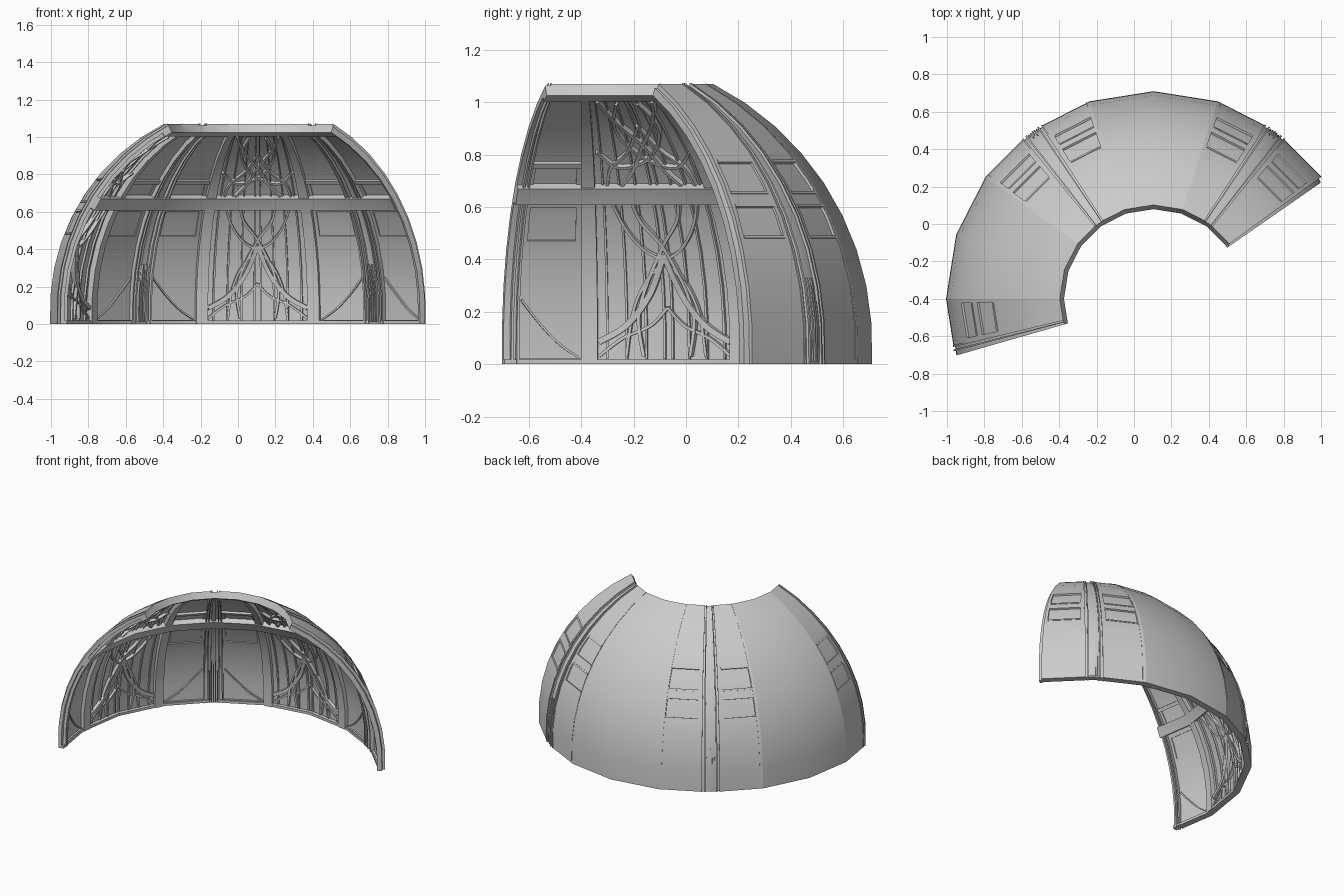
import bpy, bmesh, math

if "Cube" in bpy.data.objects:
    bpy.data.objects.remove(bpy.data.objects["Cube"])

# Dome measurements: centre, sphere radius, sphere centre height, facet angle
CX, CY, R, Z0, STEP = 0.105, -0.40, 1.11, 0.08, 18
TOP = 1.07
PHI = math.asin((TOP - Z0) / R)
LEVELS = [0.0] + [Z0 + R * math.sin(math.radians(4) + (PHI - math.radians(4)) * i / 8) for i in range(9)]
LEVELS[-1] = TOP


def true_radius(z):
    return math.sqrt(R * R - max(z - Z0, 0) ** 2)


def radius(z):
    for a, b in zip(LEVELS, LEVELS[1:]):
        if z <= b + 1e-6:
            t = (z - a) / (b - a)
            return true_radius(a) * (1 - t) + true_radius(b) * t
    return true_radius(TOP)


def surf(ang, z, d):
    """Point on the faceted dome at an angle and height, sunk inward by d."""
    up = max(z - Z0, 0) / R
    r = radius(z) - d * math.sqrt(1 - up * up)
    h = z - d * up
    k = math.floor(ang / STEP) * STEP
    a, b = math.radians(k), math.radians(k + STEP)
    t = math.tan(math.radians(ang - k - STEP / 2)) / math.tan(math.radians(STEP / 2)) / 2 + 0.5
    x = math.cos(a) * (1 - t) + math.cos(b) * t
    y = math.sin(a) * (1 - t) + math.sin(b) * t
    return (CX + r * x, CY + r * y, h)


def loft(bm, rows, d0, d1):
    """Solid slab from a grid of (angle, height) points between two depths."""
    m, n = len(rows), len(rows[0])
    o = [[bm.verts.new(surf(a, z, d0)) for a, z in row] for row in rows]
    i = [[bm.verts.new(surf(a, z, d1)) for a, z in row] for row in rows]
    for r in range(m - 1):
        for c in range(n - 1):
            bm.faces.new((o[r][c], o[r][c + 1], o[r + 1][c + 1], o[r + 1][c]))
            bm.faces.new((i[r][c], i[r + 1][c], i[r + 1][c + 1], i[r][c + 1]))
        for c in (0, n - 1):
            bm.faces.new((o[r][c], o[r + 1][c], i[r + 1][c], i[r][c]))
    for c in range(n - 1):
        for r in (0, m - 1):
            bm.faces.new((o[r][c], i[r][c], i[r][c + 1], o[r][c + 1]))


def patch(bm, a0, a1, z0, z1, d0, d1):
    angs = [a0] + [k for k in range(0, 361, STEP) if a0 + .01 < k < a1 - .01] + [a1]
    zs = [z0] + [z for z in LEVELS if z0 + .002 < z < z1 - .002] + [z1]
    loft(bm, [[(a, z) for a in angs] for z in zs], d0, d1)


def bar(bm, pts, width, d0, d1, steps=8):
    """Flat bar following a smooth curve through (angle, height) points."""
    path = []
    ext = [pts[0]] + pts + [pts[-1]]
    for p0, p1, p2, p3 in zip(ext, ext[1:], ext[2:], ext[3:]):
        for s in range(steps):
            t = s / steps
            path.append(tuple(0.5 * (2 * b + (c - a) * t + (2 * a - 5 * b + 4 * c - e) * t * t
                                     + (3 * b - a - 3 * c + e) * t ** 3)
                              for a, b, c, e in zip(p0, p1, p2, p3)))
    path.append(pts[-1])
    rows = []
    for n, (a, z) in enumerate(path):
        pa, pb = path[max(n - 1, 0)], path[min(n + 1, len(path) - 1)]
        k = math.radians(1) * radius(z)
        s = R / true_radius(z)
        dx, dz = (pb[0] - pa[0]) * k, (pb[1] - pa[1]) * s
        l = math.hypot(dx, dz) or 1
        ox, oz = -dz / l * width / 2 / k, dx / l * width / 2 / s
        rows.append([(a + ox, min(max(z + oz, 0), TOP)), (a - ox, min(max(z - oz, 0), TOP))])
    loft(bm, rows, d0, d1)


def finish(name, bm):
    bmesh.ops.recalc_face_normals(bm, faces=bm.faces)
    me = bpy.data.meshes.new(name)
    bm.to_mesh(me)
    bm.free()
    ob = bpy.data.objects.new(name, me)
    bpy.context.collection.objects.link(ob)
    bpy.ops.object.select_all(action='DESELECT')
    ob.select_set(True)
    bpy.context.view_layer.objects.active = ob
    bpy.ops.object.shade_smooth_by_angle(angle=math.radians(30))


# Window bays: smooth outer shell, ribs at both edges, tracery inside
for mid in (90, 162):
    bm = bmesh.new()
    patch(bm, mid - 18, mid + 18, 0, TOP, 0, 0.018)
    finish("window_shell", bm)

    bm = bmesh.new()
    for s in (-1, 1):
        a, b = sorted((mid + s * 18, mid + s * 14.6))
        patch(bm, a, b, 0, TOP, 0.018, 0.05)
    finish("window_rib", bm)

    bm = bmesh.new()
    H = 14.4
    for s in (-1, 1):
        def side(*p):
            return [(mid + s * u * H, z) for u, z in p]
        # upright mullions
        for u in (.06, .32, .6, .88):
            patch(bm, *sorted((mid + s * u * H - .25, mid + s * u * H + .25)), 0.02, 1.03, 0.018, 0.03)
        # lower window arcs
        bar(bm, side((-1, .085), (-.6, .15), (-.25, .27), (0, .43)), .024, .018, .042)
        bar(bm, side((-.75, .64), (-.55, .53), (-.3, .45), (0, .40), (.3, .32), (.5, .2), (.6, .03)), .012, .018, .038)
        bar(bm, side((-.35, .03), (-.42, .17), (-.3, .3), (0, .46), (.3, .56), (.42, .65)), .014, .018, .04)
        bar(bm, side((0, .22), (.25, .15), (.65, .1), (1, .03)), .012, .018, .036)
        # upper window arcs
        bar(bm, side((-.95, .83), (-.55, .77), (0, .80), (.4, .88), (.5, .95), (.3, 1.02)), .012, .018, .038)
        bar(bm, side((-.55, .70), (-.3, .76), (0, .86), (.45, .95), (.8, 1.03)), .014, .018, .04)
        bar(bm, side((0, .93), (.35, .83), (.7, .77), (.8, .70)), .012, .018, .036)
    finish("window_tracery", bm)

# Wall bays: half bays either side of the pillars, with sunken panels and frames
for a0, a1, flip in ((36, 50.5, 0), (57.5, 72, 1), (108, 122.5, 0), (129.5, 144, 1), (180, 193, 0)):
    e0, e1 = a0 + 1.2, a1 - 1.2
    bm = bmesh.new()
    patch(bm, a0, a1, 0, .48, 0, .025)
    patch(bm, a0, a1, .78, TOP, 0, .025)
    patch(bm, a0, e0, .48, .78, 0, .025)
    patch(bm, e1, a1, .48, .78, 0, .025)
    patch(bm, e0, e1, .61, .65, 0, .025)
    finish("wall_shell", bm)

    bm = bmesh.new()
    for z0, z1 in ((.48, .61), (.65, .78)):
        patch(bm, e0, e1, z0, z1, .009, .018)
    finish("sunken_panel", bm)

    bm = bmesh.new()
    for z in (.48, .60, .65, .77):
        patch(bm, e0, e1, z, z + .01, -.003, .01)
    patch(bm, a0, a1, .77, .79, .018, .04)
    finish("panel_frame", bm)

    # curved brace in the lower corner and sill line
    bm = bmesh.new()
    near, far = (a0, a1) if flip else (a1, a0)
    f = lambda t: near + (far - near) * t
    bar(bm, [(f(.04), .25), (f(.3), .17), (f(.62), .085), (f(.96), .025)], .009, .025, .037)
    patch(bm, a0, a1, .012, .022, .025, .037)
    finish("corner_brace", bm)

# Pillars: sunken strip with outer rails, inner ridge and short upright rods
for a0, a1 in ((50.5, 57.5), (122.5, 129.5), (193, 196)):
    half = a1 - a0 < 5
    mid = a0 + 3.5
    bm = bmesh.new()
    patch(bm, a0, a1, 0, TOP, .008, .03)
    finish("pillar_strip", bm)
    bm = bmesh.new()
    for a in (a0, a0 + 1.2) if half else (a0, a0 + 1.2, a1 - 1.7, a1 - .5):
        patch(bm, a, a + .5, 0, TOP, -.003, .05)
    finish("pillar_rail", bm)
    if not half:
        bm = bmesh.new()
        patch(bm, mid - 1, mid + 1, 0, TOP, .03, .045)
        finish("pillar_ridge", bm)
        bm = bmesh.new()
        for o, h in ((-1.4, .24), (-.7, .33), (0, .3), (.7, .33), (1.4, .24)):
            patch(bm, mid + o - .18, mid + o + .18, .01, h, .002, .062)
        finish("pillar_rods", bm)

# Thin seams beside the window bays and the end flange
bm = bmesh.new()
for a in (70.9, 108.7, 143.0):
    patch(bm, a, a + .35, .02, TOP, -.002, .01)
patch(bm, 34.8, 36, 0, TOP, .018, .05)
finish("edge_flange", bm)

# Horizontal rings along the inside: main beam, sill and top rim
for name, z0, z1, d0, d1 in (("main_beam", .635, .70, .018, .055),
                             ("base_sill", 0, .018, .018, .045),
                             ("top_rim", 1.045, TOP, .015, .05)):
    bm = bmesh.new()
    patch(bm, 36, 196, z0, z1, d0, d1)
    finish(name, bm)
